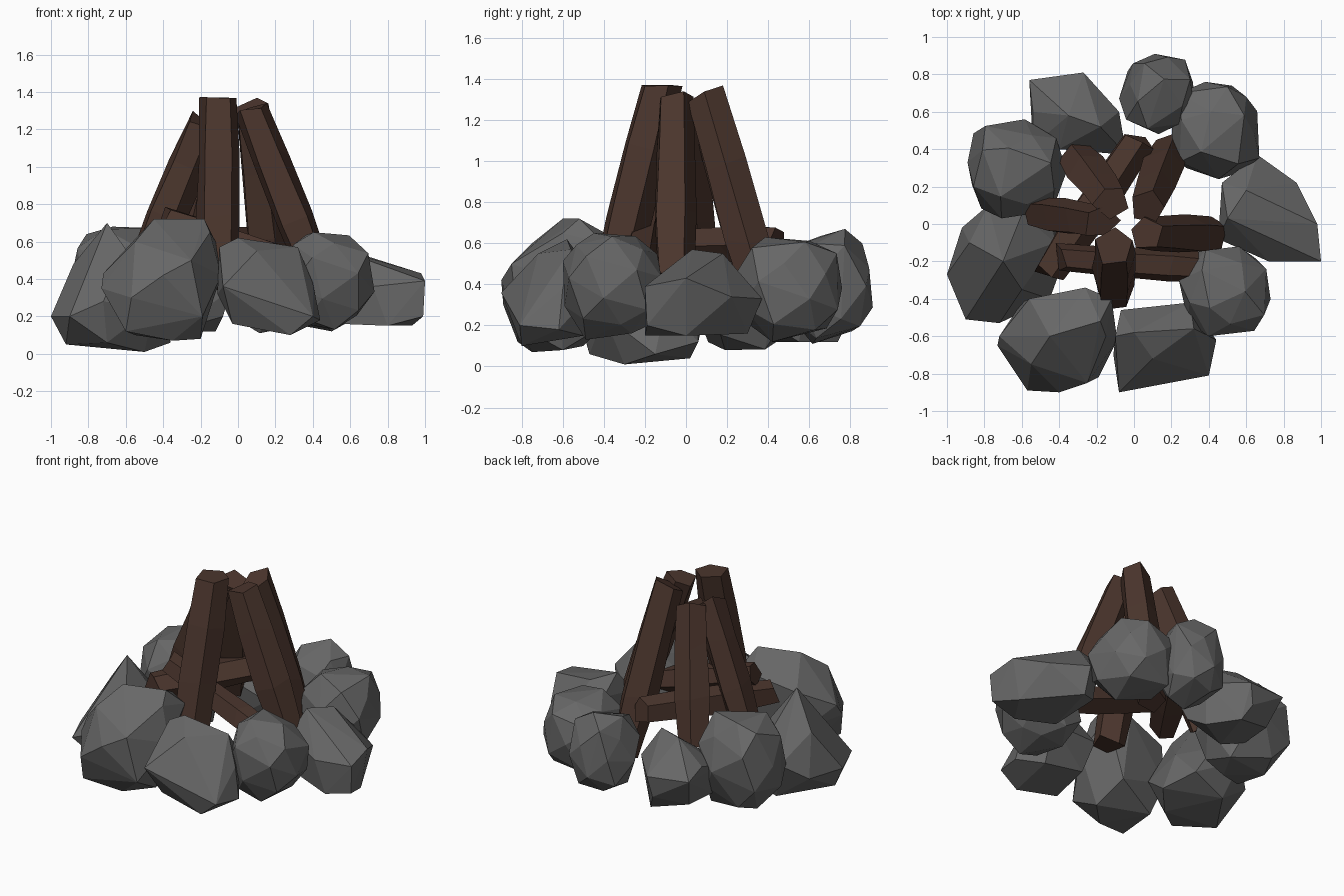
import bpy, bmesh, math, random
from mathutils import Vector

if "Cube" in bpy.data.objects:
    bpy.data.objects.remove(bpy.data.objects["Cube"])


def material(name, col):
    m = bpy.data.materials.new(name)
    m.diffuse_color = (*col, 1)
    m.use_nodes = True
    m.node_tree.nodes["Principled BSDF"].inputs["Base Color"].default_value = m.diffuse_color
    return m


STONE = material("grey_stone", (0.135, 0.135, 0.135))
WOOD = material("dark_wood", (0.070, 0.036, 0.026))


def finish(bm, name, mat):
    bmesh.ops.recalc_face_normals(bm, faces=bm.faces)
    me = bpy.data.meshes.new(name)
    bm.to_mesh(me)
    bm.free()
    me.materials.append(mat)
    ob = bpy.data.objects.new(name, me)
    bpy.context.collection.objects.link(ob)
    return ob


def hull(name, pts):
    bm = bmesh.new()
    for p in pts:
        bm.verts.new(p)
    bmesh.ops.convex_hull(bm, input=bm.verts[:])
    loose = [v for v in bm.verts if not v.link_faces]
    bmesh.ops.delete(bm, geom=loose, context='VERTS')
    bmesh.ops.dissolve_limit(bm, angle_limit=math.radians(5), verts=bm.verts[:], edges=bm.edges[:])
    return finish(bm, name, STONE)


def boulder(name, lo, hi, seed, n=26):
    """Faceted boulder: jittered, slightly boxy sphere points stretched to fill a box."""
    rnd = random.Random(seed)
    pts = []
    for i in range(n):
        z = 1 - 2 * (i + 0.5) / n
        a = i * 2.39996 + seed
        r = math.sqrt(1 - z * z)
        p = Vector((r * math.cos(a), r * math.sin(a), z))
        p = Vector([math.copysign(abs(c) ** 0.82, c) + rnd.uniform(-0.1, 0.1) for c in p])
        pts.append(p)
    for k in range(3):
        a, b = min(p[k] for p in pts), max(p[k] for p in pts)
        for p in pts:
            p[k] = lo[k] + (p[k] - a) / (b - a) * (hi[k] - lo[k])
    hull(name, pts)


def log(name, bottom, top, radius, seed, sides=5):
    """Rough split log: four irregular rings between two end points."""
    rnd = random.Random(seed)
    a, b = Vector(bottom), Vector(top)
    q = (b - a).to_track_quat('Z', 'Y')
    bm = bmesh.new()
    offs = [rnd.uniform(0.88, 1.12) for _ in range(sides)]
    rings = []
    for t, s in ((0, 0.92), (0.35, 1.08), (0.7, 1.0), (1, 0.92)):
        ring = []
        for i in range(sides):
            ang = 2 * math.pi * i / sides + seed
            r = radius * s * offs[i] * rnd.uniform(0.92, 1.08)
            dz = rnd.uniform(-0.03, 0.03)
            p = a.lerp(b, t) + q @ Vector((r * math.cos(ang), r * math.sin(ang), dz))
            ring.append(bm.verts.new(p))
        rings.append(ring)
    for r0, r1 in zip(rings, rings[1:]):
        for i in range(sides):
            j = (i + 1) % sides
            bm.faces.new((r0[i], r0[j], r1[j], r1[i]))
    bm.faces.new(rings[0])
    bm.faces.new(rings[-1])
    finish(bm, name, WOOD)


# Round boulders of the ring
boulder("stone_back", (-0.08, 0.48, 0.11), (0.32, 0.91, 0.67), 1)
boulder("stone_back_right", (0.20, 0.24, 0.12), (0.67, 0.76, 0.63), 2)
boulder("stone_front_right", (0.24, -0.60, 0.13), (0.73, -0.12, 0.65), 4)
boulder("stone_left_back", (-0.89, 0.03, 0.08), (-0.36, 0.56, 0.68), 8)

# Boulders with a distinct outline
hull("stone_front", [
    (-.08, -.9, .36), (.40, -.81, .2), (.28, -.8, .1), (-.03, -.78, .16), (0, -.58, .62),
    (.32, -.56, .57), (-.1, -.6, .57), (.30, -.42, .4), (-.07, -.46, .42), (.44, -.62, .18),
    (.40, -.6, .38), (.12, -.85, .33), (-.11, -.7, .32), (0, -.5, .2), (.30, -.5, .15),
    (.10, -.72, .55)])
hull("stone_front_left", [
    (-.73, -.65, .35), (-.72, -.6, .43), (-.56, -.4, .55), (-.26, -.34, .62), (-.12, -.4, .6),
    (-.09, -.62, .42), (-.19, -.82, .2), (-.40, -.9, .42), (-.57, -.89, .3), (-.45, -.6, .72),
    (-.18, -.52, .72), (-.15, -.6, .65), (-.25, -.85, .5), (-.55, -.75, .6), (-.60, -.82, .12),
    (-.35, -.75, .07), (-.20, -.6, .08), (-.55, -.5, .1), (-.25, -.4, .2), (-.60, -.42, .3)])
hull("stone_back_left", [
    (-.56, .77, .38), (-.27, .81, .36), (-.08, .6, .38), (-.04, .37, .34), (-.40, .4, .42),
    (-.54, .6, .42), (-.35, .58, .56), (-.18, .52, .56), (-.50, .68, .18), (-.25, .74, .12),
    (-.12, .55, .12), (-.35, .42, .12), (-.08, .42, .2), (-.54, .42, .36), (-.52, .45, .18),
    (-.30, .79, .22)])
hull("stone_right_wedge", [
    (1, -.2, .39), (.99, -.19, .2), (.98, 0, .43), (.93, 0, .15), (.87, .22, .34),
    (.66, .37, .33), (.47, .22, .48), (.50, .03, .57), (.45, -.08, .42), (.55, -.1, .16),
    (.50, .2, .22), (.72, -.2, .36), (.80, -.2, .15), (.65, .3, .16), (.60, .18, .55)])
hull("stone_left_peak", [
    (-.70, -.2, .7), (-.88, -.1, .48), (-1, -.27, .2), (-.90, -.51, .2), (-.92, -.3, .05),
    (-.72, -.53, .28), (-.45, -.4, .25), (-.42, -.1, .3), (-.60, .05, .35), (-.78, .1, .3),
    (-.92, -.02, .2), (-.50, -.3, .01), (-.70, .02, .04), (-.36, -.15, .06), (-.60, -.35, .56),
    (-.70, -.47, .06), (-.45, .06, .12)])

# Leaning logs
log("log_front", (-0.10, -0.36, 0.38), (-0.10, -0.12, 1.36), 0.112, 11)
log("log_right", (0.41, -0.05, 0.42), (0.06, -0.05, 1.31), 0.105, 12)
log("log_back_right", (0.20, 0.40, 0.24), (0.08, 0.09, 1.31), 0.105, 13)
log("log_back_left", (-0.30, 0.36, 0.40), (-0.12, 0.12, 1.25), 0.105, 14)
log("log_left", (-0.51, 0.06, 0.44), (-0.17, 0.01, 1.24), 0.1, 15)

# Logs lying across the middle
log("log_cross_front", (0.48, -0.24, 0.42), (-0.40, -0.18, 0.72), 0.085, 16)
log("log_cross_diagonal", (-0.46, -0.27, 0.58), (0.03, 0.46, 0.60), 0.09, 17)
